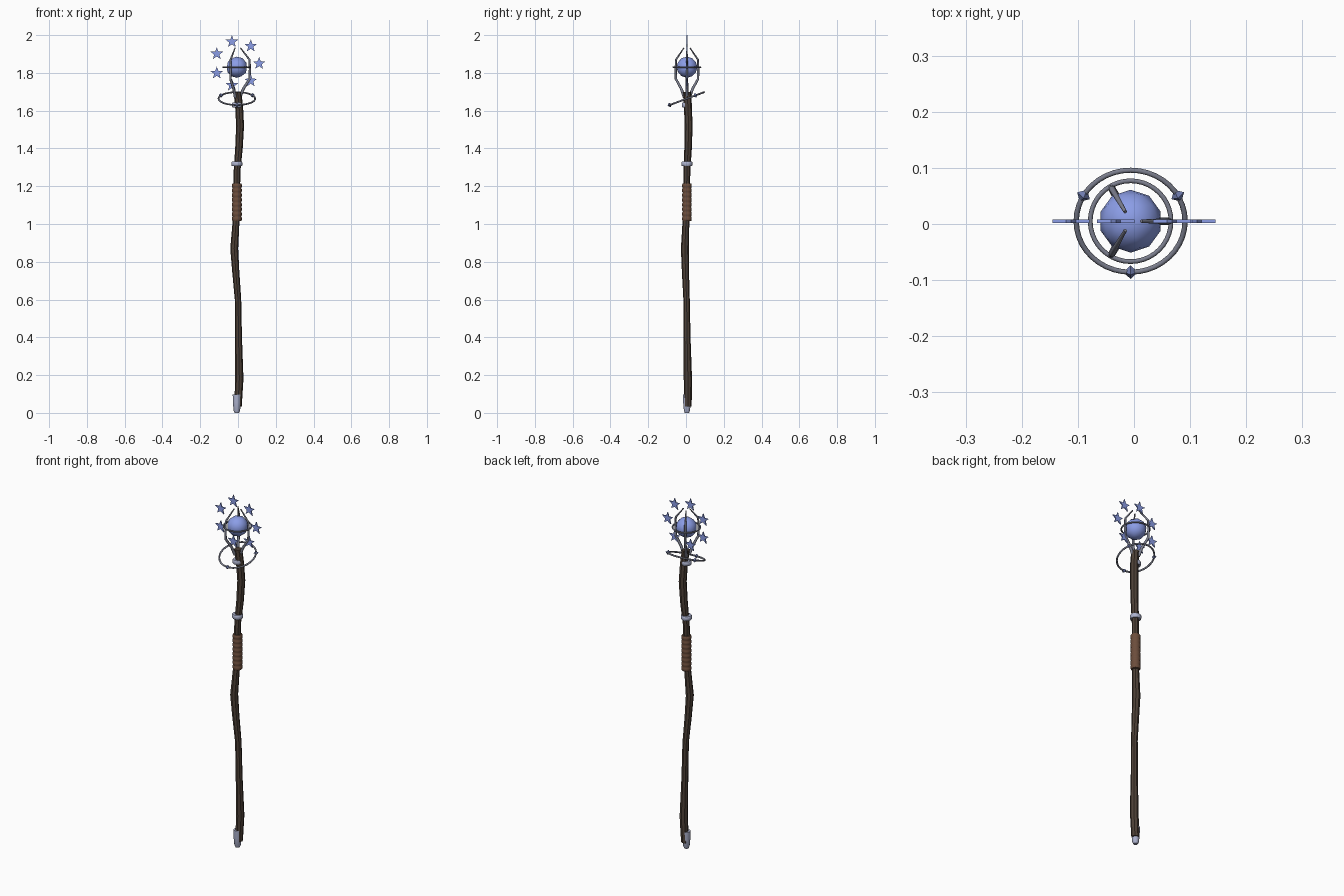
import bpy, bmesh
from math import sin, cos, pi, radians
from mathutils import Vector, Matrix

if "Cube" in bpy.data.objects:
    bpy.data.objects.remove(bpy.data.objects["Cube"])

CX, CY = -0.006, 0.005   # axis of the fittings
ORB_Z = 1.83


def material(name, rgb):
    m = bpy.data.materials.new(name)
    m.diffuse_color = (*rgb, 1)
    m.use_nodes = True
    m.node_tree.nodes["Principled BSDF"].inputs["Base Color"].default_value = m.diffuse_color
    return m


WOOD = material("dark_wood", (0.075, 0.052, 0.038))
LEATHER = material("leather", (0.15, 0.075, 0.045))
SILVER = material("silver", (0.42, 0.45, 0.62))
STEEL = material("steel", (0.2, 0.21, 0.27))
BLUE = material("blue_crystal", (0.26, 0.34, 0.8))
GEM = material("gem_blue", (0.16, 0.2, 0.42))


def finish(name, bm, mat, smooth=None):
    bmesh.ops.recalc_face_normals(bm, faces=bm.faces)
    me = bpy.data.meshes.new(name)
    bm.to_mesh(me)
    bm.free()
    ob = bpy.data.objects.new(name, me)
    bpy.context.collection.objects.link(ob)
    me.materials.append(mat)
    if smooth:
        bpy.ops.object.select_all(action='DESELECT')
        ob.select_set(True)
        bpy.context.view_layer.objects.active = ob
        bpy.ops.object.shade_smooth_by_angle(angle=radians(smooth))
    return ob


def stack(name, rings, sides, mat, smooth=40):
    """Skin horizontal rings given as (x, y, z, radius), capped at both ends."""
    bm = bmesh.new()
    loops = [[bm.verts.new((x + r * cos(2 * pi * i / sides), y + r * sin(2 * pi * i / sides), z))
              for i in range(sides)] for x, y, z, r in rings]
    for a, b in zip(loops, loops[1:]):
        for i in range(sides):
            j = (i + 1) % sides
            bm.faces.new((a[i], a[j], b[j], b[i]))
    bm.faces.new(loops[0])
    bm.faces.new(loops[-1])
    return finish(name, bm, mat, smooth)


def lathe(name, profile, sides, mat, smooth=40):
    return stack(name, [(CX, CY, z, r) for r, z in profile], sides, mat, smooth)


def tube(name, path, radii, sides, mat, closed=False):
    """Sweep a round section along a path lying in a plane through its own normal."""
    bm = bmesh.new()
    n = len(path)
    loops = []
    for k, p in enumerate(path):
        prev = path[(k - 1) % n] if closed or k else p
        nxt = path[(k + 1) % n] if closed or k < n - 1 else p
        t = (nxt - prev).normalized()
        side = (path[1] - path[0]).cross(path[2] - path[1]).normalized()
        up = t.cross(side)
        loops.append([bm.verts.new(p + radii[k] * (cos(2 * pi * i / sides) * side + sin(2 * pi * i / sides) * up))
                      for i in range(sides)])
    for k in range(n if closed else n - 1):
        a, b = loops[k], loops[(k + 1) % n]
        for i in range(sides):
            j = (i + 1) % sides
            bm.faces.new((a[i], a[j], b[j], b[i]))
    if not closed:
        bm.faces.new(loops[0])
        bm.faces.new(loops[-1])
    return finish(name, bm, mat, 50)


# crooked wooden shaft
stack("shaft", [(0.0, 0.010, 0.035, 0.020), (0.007, 0.010, 0.18, 0.022), (0.003, 0.006, 0.40, 0.018),
                (0.0, 0.003, 0.60, 0.017), (-0.012, -0.003, 0.75, 0.019), (-0.020, -0.006, 0.87, 0.021),
                (-0.010, 0.0, 1.02, 0.018), (-0.005, 0.005, 1.28, 0.018), (0.005, 0.011, 1.40, 0.020),
                (0.011, 0.014, 1.52, 0.021), (0.006, 0.010, 1.62, 0.021), (-0.003, 0.006, 1.70, 0.021)],
      8, WOOD)

# metal foot and collars
lathe("foot_cap", [(0.012, 0.0), (0.017, 0.012), (0.021, 0.055), (0.022, 0.098)], 10, SILVER)
for name, z, r in (("middle_collar", 1.318, 0.029), ("upper_collar", 1.63, 0.027)):
    lathe(name, [(r - .003, z - .012), (r, z - .008), (r, z + .008), (r - .003, z + .012)], 16, SILVER)

# ridged leather grip
grip = []
TURNS, Z0, PITCH = 8, 1.015, 0.025
for k in range(TURNS):
    z = Z0 + k * PITCH
    grip += [(0.0225, z), (0.026, z + PITCH * 0.25), (0.026, z + PITCH * 0.75)]
grip.append((0.0225, Z0 + TURNS * PITCH))
lathe("grip_wrap", grip, 14, LEATHER, 60)

# orb
bm = bmesh.new()
bmesh.ops.create_icosphere(bm, subdivisions=2, radius=0.056,
                           matrix=Matrix.Translation((CX, CY, ORB_Z)))
finish("orb", bm, BLUE, 60)

# three claws around the orb
CLAW = [(0.016, 1.67), (0.034, 1.715), (0.068, 1.768), (0.069, 1.82), (0.067, 1.87), (0.019, 1.932)]
for k in range(3):
    a = 2 * pi * k / 3
    pts = [Vector((CX + r * cos(a), CY + r * sin(a), z)) for r, z in CLAW]
    # the outer bend sets the plane of the sweep
    tube(f"claw_{k + 1}", pts, [0.008, 0.0075, 0.0065, 0.006, 0.0055, 0.003], 8, STEEL)


def ring_point(center, r, a, tilt):
    return Vector(center) + Matrix.Rotation(tilt, 3, 'X') @ Vector((r * cos(a), r * sin(a), 0))


# level ring at the orb and tilted ring below it
TILT, LOW = radians(20.5), (CX, CY, 1.664)
for name, c, r, tube_r, tilt in (("orb_ring", (CX, CY, ORB_Z), 0.072, 0.0042, 0),
                                 ("tilted_ring", LOW, 0.097, 0.0048, TILT)):
    tube(name, [ring_point(c, r, 2 * pi * i / 40, tilt) for i in range(40)],
         [tube_r] * 40, 8, STEEL, closed=True)

# octahedral gems on the tilted ring
for k in range(3):
    a = radians(30 + 120 * k)
    bm = bmesh.new()
    bmesh.ops.create_cone(bm, segments=4, radius1=0.013, radius2=0, depth=0.013, cap_ends=False,
                          matrix=Matrix.Translation((0, 0, 0.0065)))
    top = bm.verts[:]
    bmesh.ops.create_cone(bm, segments=4, radius1=0, radius2=0.013, depth=0.013, cap_ends=False,
                          matrix=Matrix.Translation((0, 0, -0.0065)))
    bmesh.ops.remove_doubles(bm, verts=bm.verts, dist=1e-4)
    bm.transform(Matrix.Translation(ring_point(LOW, 0.097, a, TILT)) @ Matrix.Rotation(TILT, 4, 'X')
                 @ Matrix.Rotation(a, 4, 'Z'))
    finish(f"ring_gem_{k + 1}", bm, GEM)

# seven upright flat stars circling the orb
for k in range(7):
    a = 2 * pi * k / 7
    c = Vector((CX + 0.118 * cos(a), CY, 1.85 + 0.118 * sin(a)))
    bm = bmesh.new()
    vs = []
    for i in range(10):
        r = 0.035 if i % 2 == 0 else 0.0145
        t = pi / 2 + pi * i / 5
        vs.append(bm.verts.new(c + Vector((r * cos(t), -0.003, r * sin(t)))))
    face = bm.faces.new(vs)
    ext = bmesh.ops.extrude_face_region(bm, geom=[face])
    bmesh.ops.translate(bm, vec=(0, 0.006, 0),
                        verts=[v for v in ext["geom"] if isinstance(v, bmesh.types.BMVert)])
    finish(f"star_{k + 1}", bm, BLUE)
